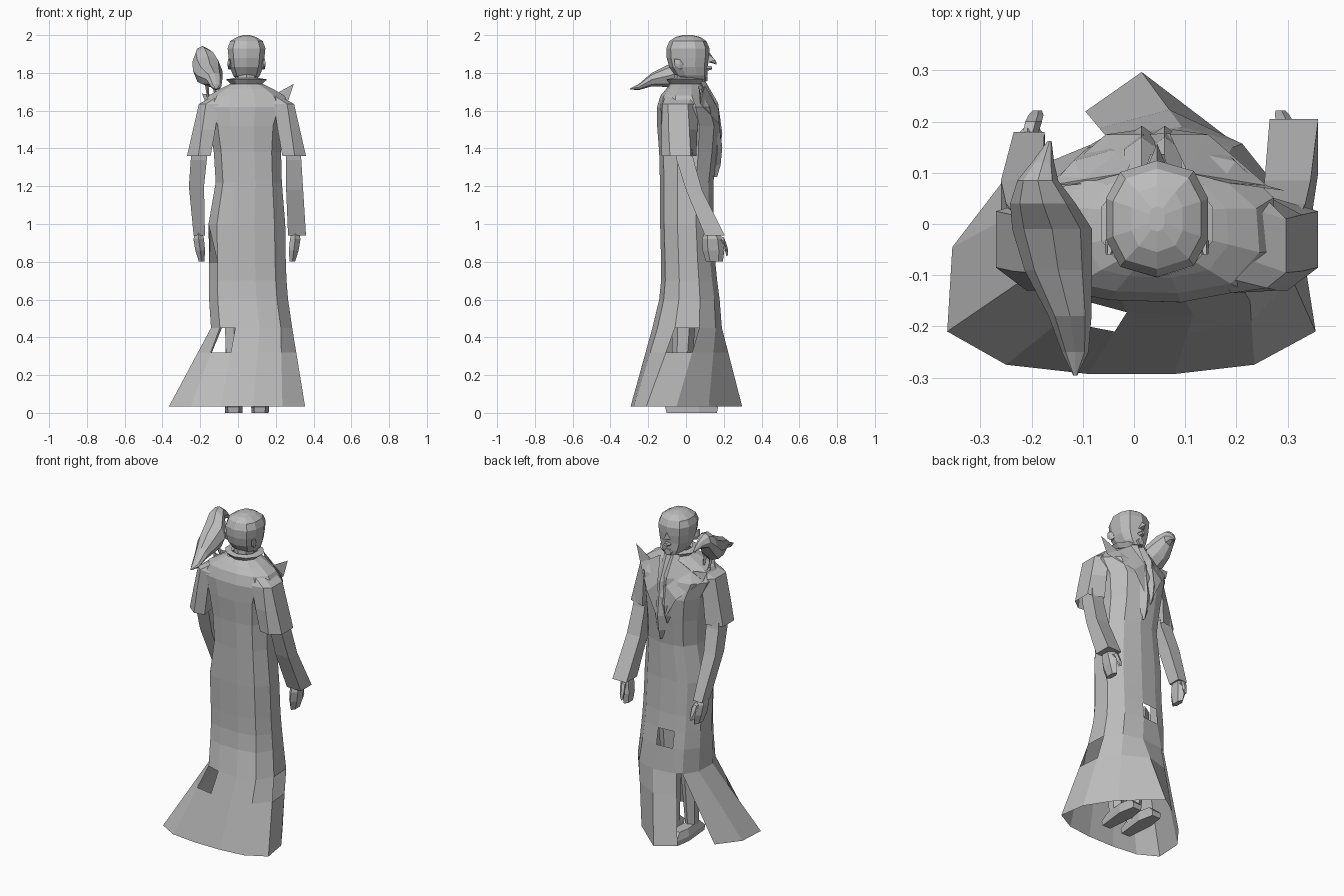
import bpy, bmesh, math

grey = bpy.data.materials.new("plain grey")
grey.diffuse_color = (0.5, 0.5, 0.5, 1)
CX = 0.045  # body centre line


def finish(name, bm):
    bmesh.ops.recalc_face_normals(bm, faces=bm.faces)
    me = bpy.data.meshes.new(name)
    bm.to_mesh(me)
    bm.free()
    me.materials.append(grey)
    ob = bpy.data.objects.new(name, me)
    bpy.context.collection.objects.link(ob)
    return ob


def loft(name, rings, caps=True, holes=(), half=()):
    """Join closed rings; cells (level, segment) in holes stay open, those in half lose one triangle."""
    bm = bmesh.new()
    vs = [[bm.verts.new(p) for p in r] for r in rings]
    n = len(vs[0])
    for i in range(len(vs) - 1):
        for j in range(n):
            k = (j + 1) % n
            if (i, j) in half:
                bm.faces.new((vs[i][j], vs[i + 1][k], vs[i + 1][j]))
            elif (i, j) not in holes:
                bm.faces.new((vs[i][j], vs[i][k], vs[i + 1][k], vs[i + 1][j]))
    if caps:
        bm.faces.new(vs[0])
        bm.faces.new(vs[-1])
    return finish(name, bm)


def oval(cx, cy, z, rx, ry, n=10):
    a0 = math.pi / 2
    return [(cx + rx * math.cos(a0 + 2 * math.pi * i / n),
             cy + ry * math.sin(a0 + 2 * math.pi * i / n), z) for i in range(n)]


def box(x0, x1, y0, y1, z):
    return [(x0, y0, z), (x1, y0, z), (x1, y1, z), (x0, y1, z)]


def tube(name, path, n=6):
    """Path entries: x, y, z, half width, half height; runs mainly along y."""
    return loft(name, [[(x + w * math.cos(2 * math.pi * i / n), y,
                         z + h * math.sin(2 * math.pi * i / n)) for i in range(n)]
                       for x, y, z, w, h in path])


def sheet(name, pts, faces):
    bm = bmesh.new()
    vs = [bm.verts.new(p) for p in pts]
    for f in faces:
        bm.faces.new([vs[i] for i in f])
    return finish(name, bm)


def flip(rings):
    return [[(2 * CX - x, y, z) for x, y, z in r] for r in rings]


# robe: upper cross-section blended to a flared, asymmetric hem
hem = [(-.095, .22), (.015, .297), (.22, .12), (.33, -.05), (.355, -.21), (.235, -.275),
       (.08, -.293), (-.09, -.293), (-.25, -.275), (-.365, -.21), (-.355, -.045), (-.255, .085)]
unit = [(-.4, .95), (.1, 1), (.65, .82), (.97, .35), (1, -.35), (.72, -.85),
        (.2, -1), (-.4, -.97), (-.78, -.85), (-1, -.35), (-.97, .35), (-.7, .82)]


def section(z, cx, rx, yb, yf):
    return [(cx + u * rx, (yb + yf) / 2 + v * (yf - yb) / 2, z) for u, v in unit]


upper = section(.45, .072, .215, -.178, .19)
upper[0] = (-.055, .172, .45)    # the slit closes towards its top
upper[11] = (-.085, .155, .45)
rings = []
for z in (.035, .32, .45):
    t = (z - .035) / .415
    rings.append([(h[0] * (1 - t) + p[0] * t, h[1] * (1 - t) + p[1] * t, z)
                  for h, p in zip(hem, upper)])
for lv in [(.60, .056, .209, -.142, .178), (.70, .052, .205, -.132, .165),
           (.80, .05, .203, -.132, .155), (1.0, .047, .203, -.137, .145),
           (1.22, .057, .175, -.138, .145), (1.38, .05, .178, -.142, .165),
           (1.52, .045, .195, -.153, .178), (1.62, .045, .235, -.153, .15),
           (1.68, .045, .2, -.135, .11), (1.715, .045, .14, -.105, .095),
           (1.74, .045, .09, -.08, .08)]:
    rings.append(section(*lv))
torn = {(0, 11), (1, 11), (1, 7), (1, 3), (3, 0)}
loft("robe", rings, caps=False, holes=torn, half={(5, 8)})

# open sleeves, lower arms and hands
sleeve = [[(x, y, z) for x, y in r] for z, r in (
    (1.675, ((.17, -.11), (.2, -.11), (.225, -.07), (.225, .03), (.18, .07))),
    (1.635, ((.19, -.135), (.26, -.125), (.297, -.095), (.297, .01), (.24, .068))),
    (1.5, ((.21, -.13), (.28, -.13), (.328, -.092), (.328, .018), (.25, .06))),
    (1.36, ((.235, -.12), (.3, -.13), (.36, -.085), (.36, .025), (.26, .055))))]
loft("right_sleeve", sleeve, caps=False)
loft("left_sleeve", flip(sleeve), caps=False)
loft("right_lower_sleeve", [box(.255, .325, -.07, .02, 1.46), box(.255, .335, -.05, .04, 1.34),
                            box(.255, .345, .0, .085, 1.18), box(.265, .36, .1, .205, .94)])
loft("left_lower_sleeve", [box(-.235, -.16, -.07, .02, 1.46), box(-.25, -.165, -.05, .04, 1.34),
                           box(-.26, -.18, 0, .085, 1.2), box(-.235, -.175, .1, .18, .94)])
for side, s, hx in (("right", 1, .303), ("left", -1, -.208)):
    loft(side + "_hand", [oval(hx, .13, .97, .02, .028, 6), oval(hx, .14, .92, .032, .055, 6),
                          oval(hx - .008 * s, .145, .86, .03, .058, 6),
                          oval(hx - .015 * s, .15, .802, .017, .045, 6)])
    tube(side + "_thumb", [(hx, .16, .925, .016, .02), (hx - .01 * s, .2, .91, .018, .02),
                           (hx - .015 * s, .213, .865, .016, .035), (hx - .018 * s, .222, .85, .01, .018)], 5)

# neck and flared collar
loft("neck", [oval(CX, 0, 1.68, .065, .065, 8), oval(CX, .0, 1.8, .058, .062, 8)])
loft("collar", [oval(CX, 0, 1.715, .125, .105), oval(CX, 0, 1.74, .085, .085),
                oval(CX, 0, 1.765, .115, .105), oval(CX, 0, 1.772, .075, .075)], caps=False)

# head with flat sides, nose, lips and ears
half_head = [(0, 1), (-.72, .8), (-1, .35), (-1, -.35), (-.72, -.82)]
plan = half_head + [(-x, -y) for x, y in half_head]
loft("head", [[(CX + u * rx, cy + v * ry, z) for u, v in plan] for z, cy, rx, ry in
              [(1.755, .05, .045, .058), (1.785, .028, .07, .085), (1.83, .013, .088, .102),
               (1.88, .01, .095, .112), (1.93, .01, .1, .114), (1.968, .01, .086, .098),
               (1.99, .01, .05, .065), (2.0, .01, .015, .025)]])
sheet("nose", [(CX, .115, 1.905), (CX - .022, .105, 1.852), (CX + .022, .105, 1.852), (CX, .157, 1.867)],
      [(0, 1, 3), (0, 3, 2), (1, 2, 3)])
tube("lips", [(CX, .09, 1.823, .028, .018), (CX, .137, 1.826, .013, .01)])
tube("chin", [(CX, .06, 1.78, .045, .03), (CX, .115, 1.775, .022, .02)])
for s, side in ((1, "right"), (-1, "left")):
    tube(side + "_ear", [(CX + s * .085, -.015, 1.84, .006, .018), (CX + s * .09, -.035, 1.845, .012, .03),
                         (CX + s * .094, -.06, 1.855, .006, .022)])

# pointed lapels running down the chest from the shoulders
for s, side, tip in ((1, "right", (.25, .065, 1.742)), (-1, "left", (.235, .065, 1.69))):
    pts = [(.06, .1, 1.735), (.14, .08, 1.68), tip, (.215, .075, 1.635),
           (.1, .175, 1.53), (.03, .185, 1.4), (.025, .175, 1.6)]
    sheet(side + "_lapel", [(CX + s * x, y, z) for x, y, z in pts],
          [(1, 2, 3), (0, 1, 3), (0, 3, 4), (0, 4, 6), (4, 5, 6)])

# hanging scarf ends
for name, cx, tipz in (("long_scarf_end", .06, 1.25), ("short_scarf_end", .015, 1.36)):
    rows = []
    for f, w, y in ((0, .03, .095), (.3, .035, .165), (.7, .035, .187), (.88, .027, .178), (1, .004, .16)):
        z = 1.76 + (tipz - 1.76) * f
        rows.append([(cx - w, y - .02, z), (cx, y + .005, z), (cx + w, y - .02, z), (cx, y - .03, z)])
    loft(name, rows)

# legs and flat-soled shoes
for s, side in ((1, "right"), (-1, "left")):
    x = CX + s * .065
    loft(side + "_leg", [oval(x, -.03, .03, .035, .04, 6), oval(x, -.02, .3, .05, .055, 6),
                         oval(x, 0, .75, .07, .075, 6)])
    loft(side + "_shoe", [[(x + s * .005 + dx * k, .03 + dy * k, z) for dx, dy in
                           ((-.03, -.14), (.03, -.14), (.05, .04), (.03, .14), (-.03, .14), (-.045, .04))]
                          for k, z in ((.95, 0), (1, .03), (.7, .07))])

# perched bird: full body tapering to tail and beak, folded wings, legs
tube("bird_body", [(-.115, -.296, 1.715, .004, .003), (-.115, -.25, 1.725, .026, .016),
                   (-.125, -.18, 1.765, .042, .036), (-.148, -.09, 1.785, .066, .06),
                   (-.16, -.01, 1.81, .078, .08), (-.178, .04, 1.855, .064, .078),
                   (-.188, .085, 1.895, .04, .047), (-.178, .12, 1.885, .022, .028),
                   (-.165, .162, 1.85, .004, .006)], 8)
for s, side in ((1, "right"), (-1, "left")):
    loft("bird_" + side + "_leg", [oval(-.14 + s * .02, .01, 1.675, .01, .022, 4),
                                   oval(-.14 + s * .02, 0, 1.69, .007, .008, 4),
                                   oval(-.15 + s * .02, -.01, 1.78, .012, .016, 4)])
